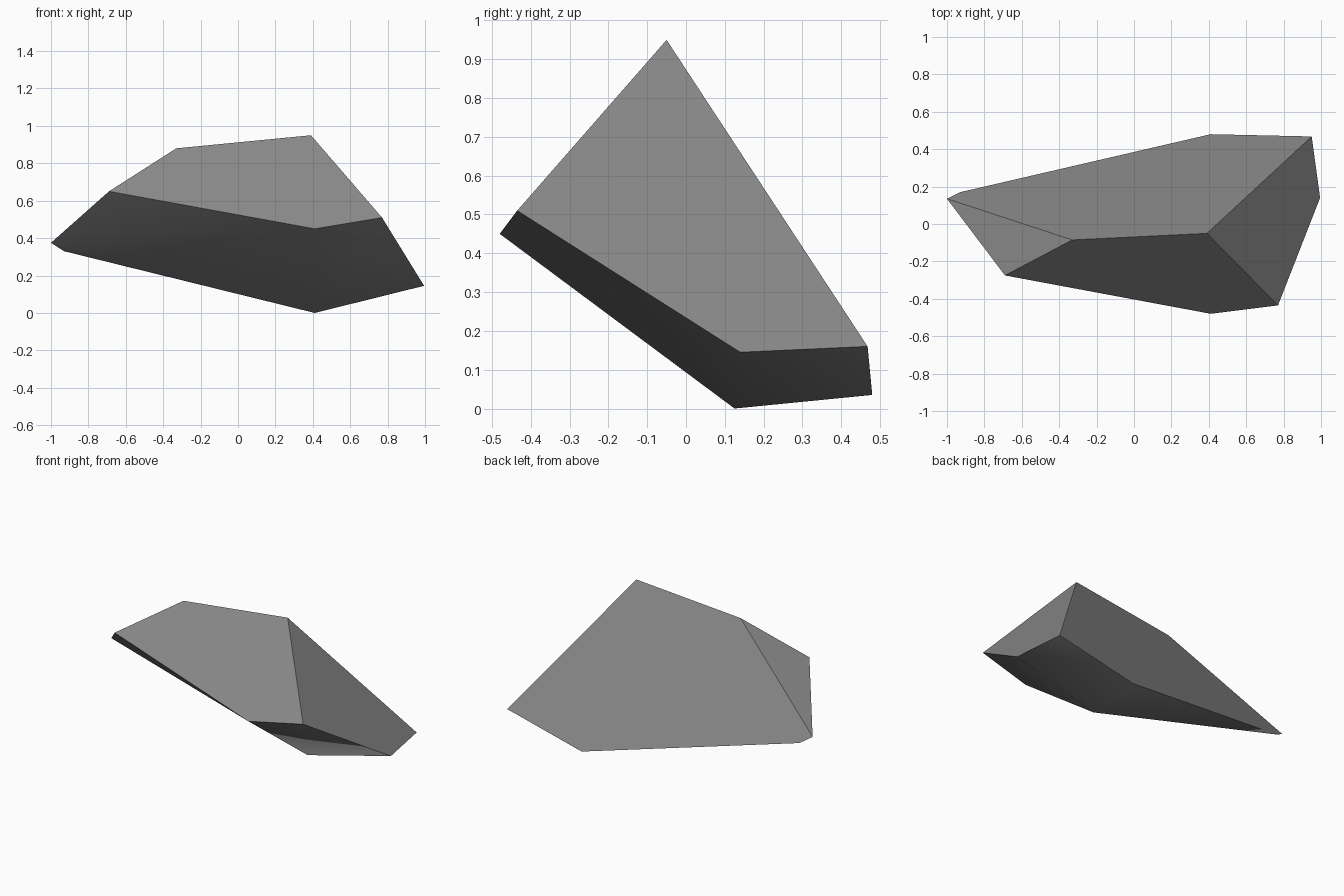
import bpy, bmesh, math

if "Cube" in bpy.data.objects:
    bpy.data.objects.remove(bpy.data.objects["Cube"])

# Corner points of the faceted rock
top_ridge = [(-0.33, -0.085, 0.88), (0.39, -0.05, 0.95)]
rim = [(0.77, -0.435, 0.51), (0.41, -0.48, 0.45), (-0.69, -0.275, 0.65),
       (-1.0, 0.135, 0.375), (-0.93, 0.17, 0.33), (0.41, 0.48, 0.035),
       (0.95, 0.468, 0.16), (0.995, 0.14, 0.145)]
foot = [(0.41, 0.125, 0.0)]

# Wrap the corners in a convex hull and merge coplanar triangles
bm = bmesh.new()
for p in top_ridge + rim + foot:
    bm.verts.new(p)
bmesh.ops.convex_hull(bm, input=bm.verts[:])
bmesh.ops.dissolve_limit(bm, angle_limit=math.radians(2.5),
                         verts=bm.verts[:], edges=bm.edges[:])
bmesh.ops.recalc_face_normals(bm, faces=bm.faces[:])
mesh = bpy.data.meshes.new("rock")
bm.to_mesh(mesh)
bm.free()

rock = bpy.data.objects.new("rock", mesh)
bpy.context.collection.objects.link(rock)

# Single stone colour
stone = bpy.data.materials.new("stone grey")
stone.diffuse_color = (0.25, 0.25, 0.25, 1)
stone.use_nodes = True
stone.node_tree.nodes["Principled BSDF"].inputs["Base Color"].default_value = stone.diffuse_color
mesh.materials.append(stone)

# Underside blends softly, upper facets stay crisp
bpy.context.view_layer.objects.active = rock
rock.select_set(True)
bpy.ops.object.shade_smooth_by_angle(angle=math.radians(48))
